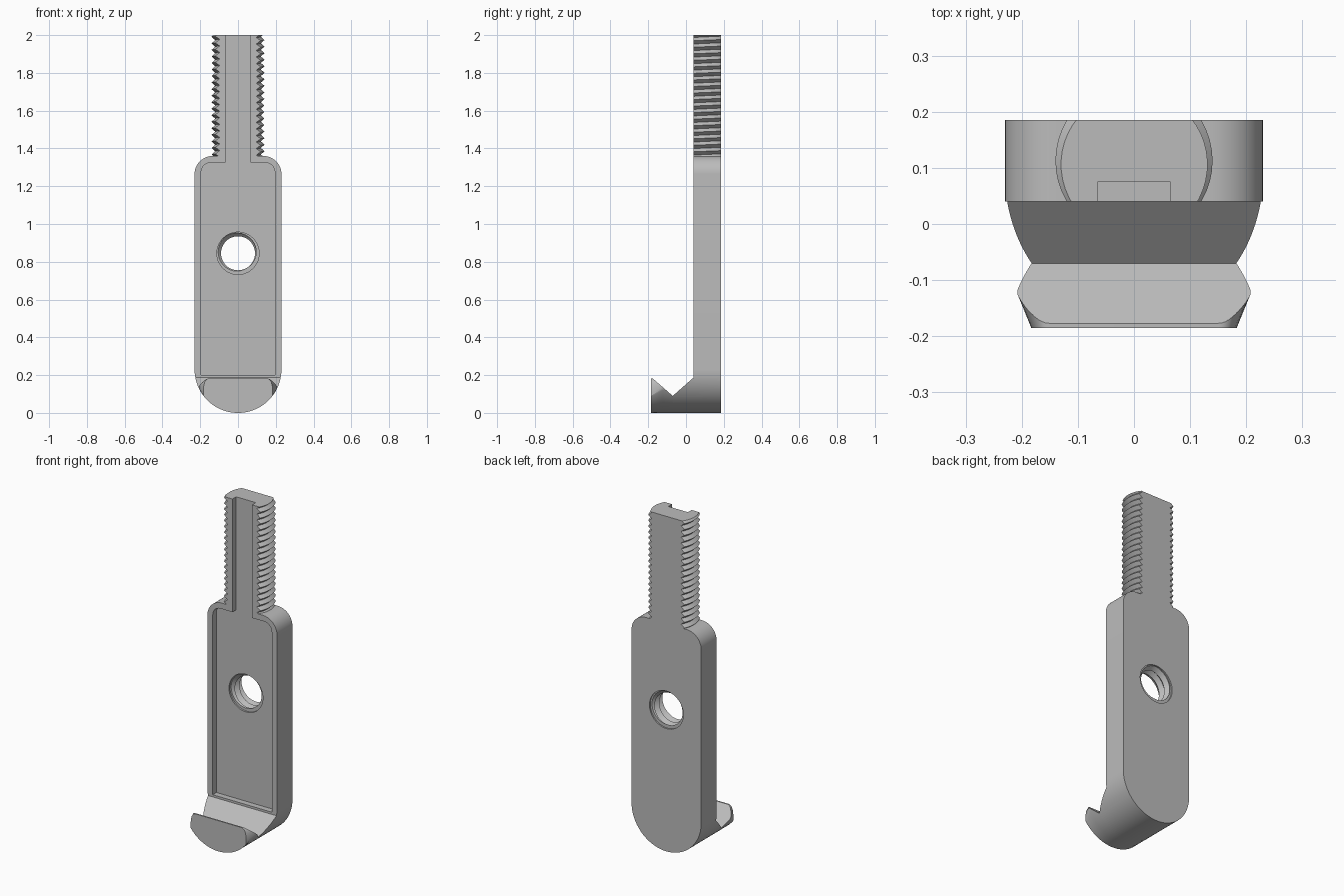
import bpy, bmesh, math
from mathutils import Matrix, Vector

old = bpy.data.objects.get("Cube")
if old:
    bpy.data.objects.remove(old)

steel = bpy.data.materials.new("plain grey steel")
steel.use_nodes = True
GREY = (0.5, 0.5, 0.5, 1)
steel.diffuse_color = GREY
steel.node_tree.nodes["Principled BSDF"].inputs["Base Color"].default_value = GREY

FRONT, BACK, MID = 0.04, 0.185, 0.1125   # plate faces and centre in y
R = 0.23                                 # half width and radius of the round foot


def make(name, bm):
    bmesh.ops.recalc_face_normals(bm, faces=bm.faces)
    mesh = bpy.data.meshes.new(name)
    bm.to_mesh(mesh)
    bm.free()
    mesh.materials.append(steel)
    obj = bpy.data.objects.new(name, mesh)
    bpy.context.collection.objects.link(obj)
    return obj


def loft(name, sections):
    """Closed solid through 3D sections with equal point counts."""
    bm = bmesh.new()
    rings = [[bm.verts.new(p) for p in s] for s in sections]
    n = len(rings[0])
    for a, b in zip(rings, rings[1:]):
        for i in range(n):
            j = (i + 1) % n
            bm.faces.new((a[i], a[j], b[j], b[i]))
    bm.faces.new(rings[0])
    bm.faces.new(rings[-1])
    return make(name, bm)


def at_y(points, y):
    return [(x, y, z) for x, z in points]


def mirrored(half):
    return half + [(-x, z) for x, z in reversed(half) if x > 1e-6]


def arc(cx, cz, r, a0, a1, n):
    angles = [math.radians(a0 + (a1 - a0) * i / n) for i in range(n + 1)]
    return [(cx + r * math.cos(a), cz + r * math.sin(a)) for a in angles]


def screw(name, root, crest, pitch, z0, z1, flat=None, n=48):
    """Right-handed threaded rod, trimmed at both ends and on two flats."""
    bm = bmesh.new()
    steps = n * (math.ceil((z1 - z0) / pitch) + 4)
    start = z0 - 1.9 * pitch

    def helix(r, lift):
        return [bm.verts.new((r * math.cos(math.tau * i / n), r * math.sin(math.tau * i / n),
                              start + pitch * (i / n + lift))) for i in range(steps + 1)]
    low, high = helix(root, 0), helix(crest, 0.5)
    for i in range(steps):
        bm.faces.new((low[i], low[i + 1], high[i + 1], high[i]))
        if i + 1 + n <= steps:
            bm.faces.new((high[i], high[i + 1], low[i + 1 + n], low[i + n]))
    cuts = [((0, 0, z1), (0, 0, 1)), ((0, 0, z0), (0, 0, -1))]
    if flat:
        cuts += [((0, flat, 0), (0, 1, 0)), ((0, -flat, 0), (0, -1, 0))]
    for co, no in cuts:
        co, no = Vector(co), Vector(no)
        bmesh.ops.bisect_plane(bm, geom=bm.verts[:] + bm.edges[:] + bm.faces[:], dist=1e-6,
                               plane_co=co, plane_no=no, clear_outer=True)
        rim = [e for e in bm.edges if e.is_boundary
               and all(abs((v.co - co).dot(no)) < 1e-5 for v in e.verts)]
        bmesh.ops.holes_fill(bm, edges=rim, sides=0)
    return make(name, bm)


def combine(target, tool, operation):
    tool.hide_render = True
    mod = target.modifiers.new(operation.lower(), "BOOLEAN")
    mod.operation, mod.solver, mod.object = operation, "EXACT", tool
    bpy.context.view_layer.objects.active = target
    bpy.ops.object.modifier_apply(modifier=mod.name)
    bpy.data.objects.remove(tool)


# Plate with round foot and rounded shoulders
plate = mirrored(arc(0, R, R, -90, 0, 32) + arc(R - 0.095, 1.265, 0.095, 0, 90, 12))
body = loft("threaded_hook_plate", [at_y(plate, -0.07), at_y(plate, BACK)])


# Hook lip, whose upper corners round off more towards the front
def lip_section(y, corner_z):
    end = math.degrees(math.asin((corner_z - R) / R))
    foot = arc(0, R, R, -90, end, 24)
    x0, x1, top = foot[-1][0], 0.15, 0.183
    curve = []
    for i in range(1, 13):
        t = i / 12
        curve.append(((1 - t) ** 2 * x0 + 2 * t * (1 - t) * x0 * 1.03 + t * t * x1,
                      (1 - t) ** 2 * corner_z + 2 * t * (1 - t) * top + t * t * top))
    return at_y(mirrored(foot + curve), y)


lip = loft("hook_lip", [lip_section(-0.185, 0.09), lip_section(-0.125, 0.13),
                        lip_section(-0.07, 0.13)])
combine(body, lip, "UNION")

# V notch behind the lip, also clearing the space in front of the plate
notch = [(-0.07, 0.09), (FRONT, 0.187), (FRONT, 2.2), (-0.177, 2.2), (-0.177, 0.183)]
combine(body, loft("notch_cutter", [[(x, y, z) for y, z in notch] for x in (-0.4, 0.4)]),
        "DIFFERENCE")

# Threaded shank with flat front and back
shank = screw("shank", 0.121, 0.14, 0.0346, 1.33, 2.0, flat=BACK - MID)
shank.data.transform(Matrix.Translation((0, MID, 0)))
combine(body, shank, "UNION")

# Shallow front recess running up the shank as a slot
recess = mirrored([(0.195, 0.2)] + arc(0.145, 1.275, 0.05, 0, 90, 8)
                  + [(0.065, 1.325), (0.065, 2.1)])
combine(body, loft("recess_cutter", [at_y(recess, -0.02), at_y(recess, 0.075)]), "DIFFERENCE")

# Threaded hole through the plate, opened out at each mouth
hole = screw("hole_cutter", 0.09, 0.111, 0.044, 0.03, 0.21)
hole.data.transform(Matrix.Translation((0, 0, 0.845)) @ Matrix.Rotation(-math.pi / 2, 4, "X"))
combine(body, hole, "DIFFERENCE")
mouth = arc(0, 0.845, 0.112, 0, 352.5, 47)
for y0, y1 in ((0.05, 0.085), (0.177, 0.21)):
    combine(body, loft("mouth_cutter", [at_y(mouth, y0), at_y(mouth, y1)]), "DIFFERENCE")

# Smooth curves, crisp edges
for obj in bpy.context.selected_objects:
    obj.select_set(False)
body.select_set(True)
bpy.context.view_layer.objects.active = body
bpy.ops.object.shade_smooth_by_angle(angle=math.radians(30))
